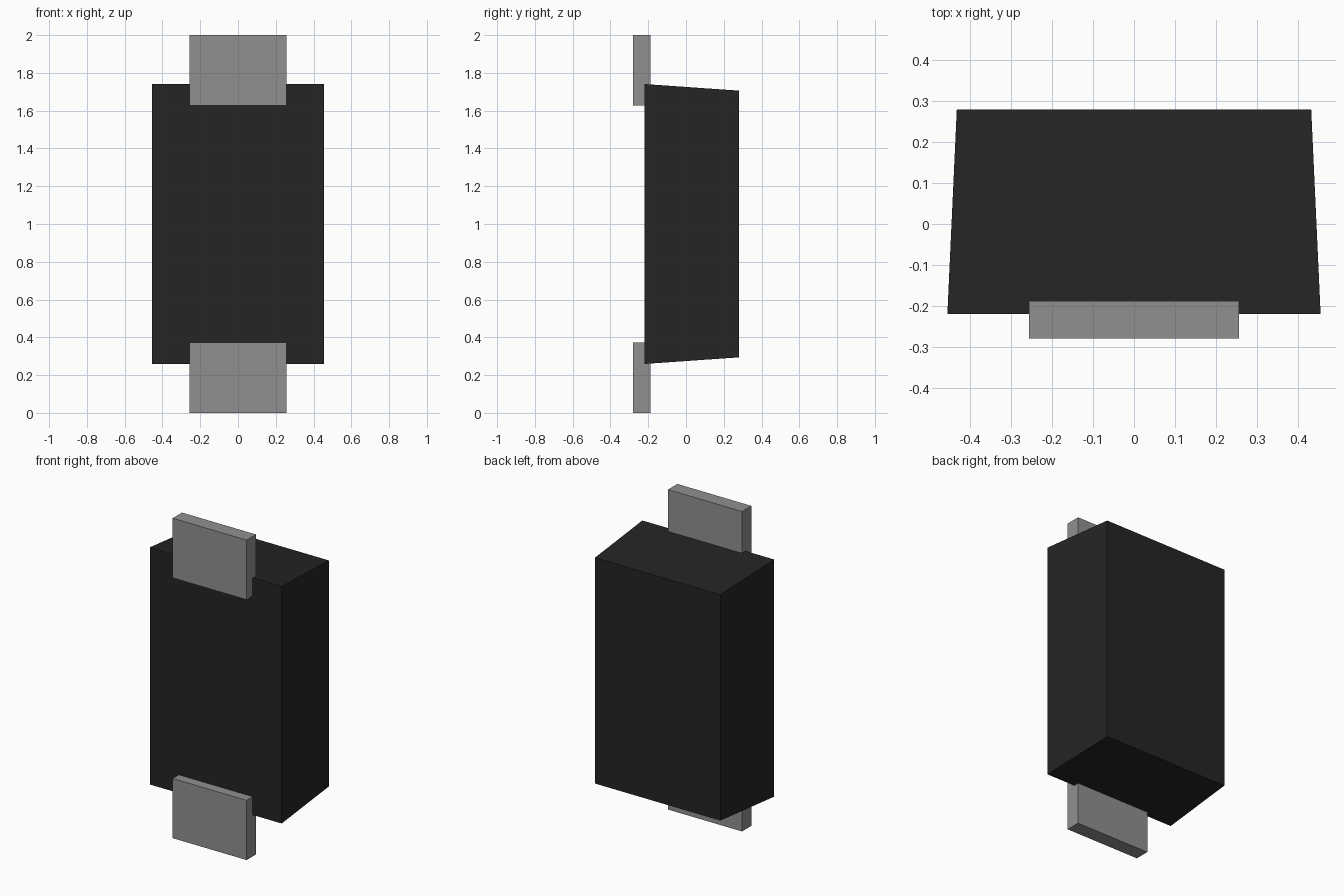
import bpy
import bmesh

cube = bpy.data.objects.get("Cube")
if cube:
    bpy.data.objects.remove(cube, do_unlink=True)


def make_material(name, value):
    mat = bpy.data.materials.new(name)
    mat.use_nodes = True
    colour = (value, value, value, 1.0)
    mat.diffuse_color = colour
    mat.node_tree.nodes["Principled BSDF"].inputs["Base Color"].default_value = colour
    return mat


def make_block(name, mat, half_x, y_range, z_range, back_scale=(1, 1)):
    """Box whose back face can be narrowed in x and z about its centre."""
    bm = bmesh.new()
    bmesh.ops.create_cube(bm, size=2)
    z_mid = sum(z_range) / 2
    half_z = (z_range[1] - z_range[0]) / 2
    for v in bm.verts:
        back = v.co.y > 0
        sx, sz = back_scale if back else (1, 1)
        v.co = (v.co.x * half_x * sx, y_range[back], z_mid + v.co.z * half_z * sz)
    mesh = bpy.data.meshes.new(name)
    bm.to_mesh(mesh)
    bm.free()
    mesh.materials.append(mat)
    obj = bpy.data.objects.new(name, mesh)
    bpy.context.collection.objects.link(obj)
    return obj


black = make_material("black plastic", 0.018)
grey = make_material("grey metal", 0.28)

# Moulded body, tapering towards the back
make_block("body", black, 0.456, (-0.22, 0.28), (0.259, 1.741),
           back_scale=(0.433 / 0.456, 0.706 / 0.741))

# Flat terminals set into the front face at both ends
for name, z_range in (("lower_terminal", (0.0, 0.373)),
                      ("upper_terminal", (1.627, 2.0))):
    make_block(name, grey, 0.256, (-0.28, -0.188), z_range)
